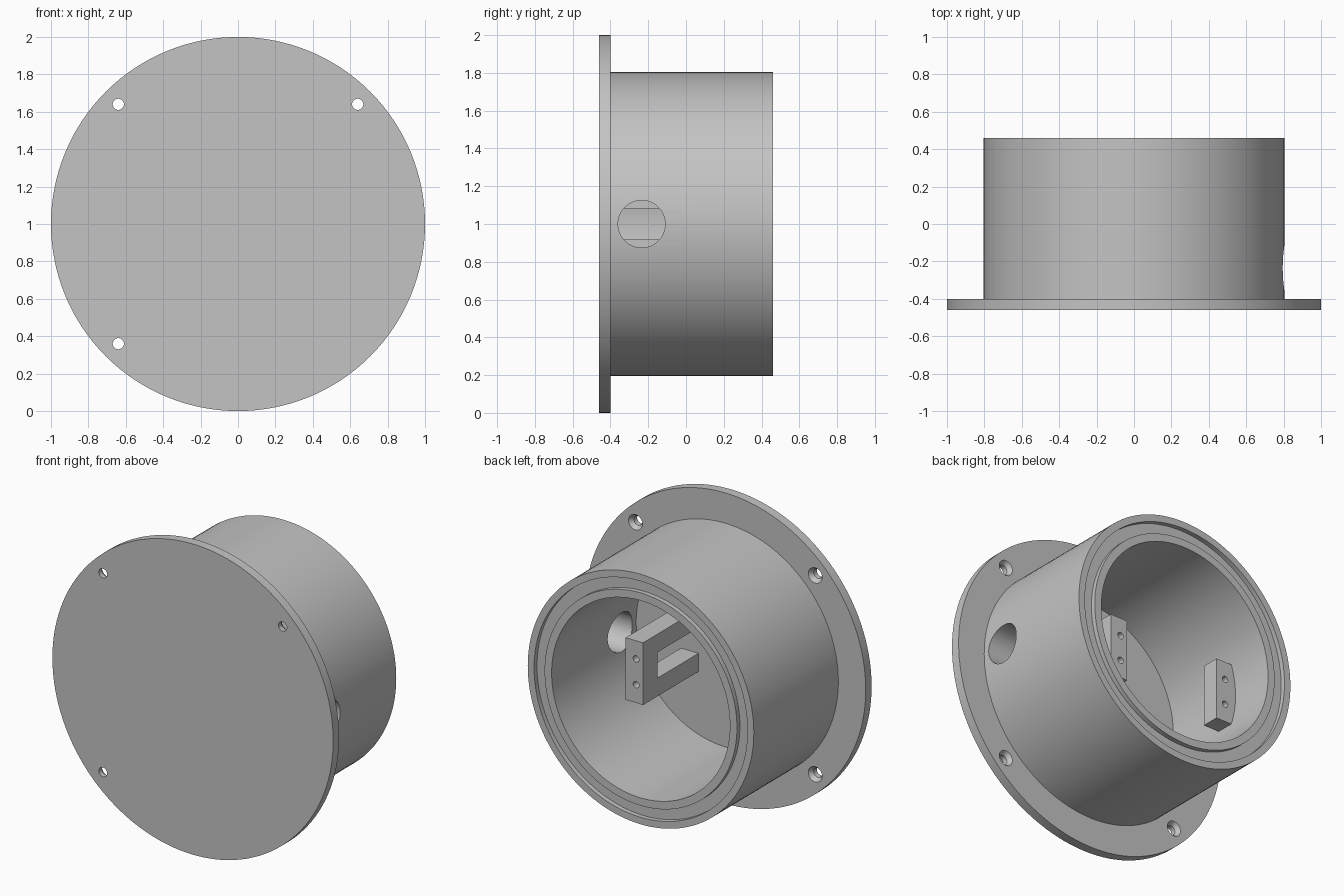
import bpy, bmesh, math
from mathutils import Matrix, Vector

cube = bpy.data.objects.get("Cube")
if cube:
    bpy.data.objects.remove(cube)

grey = bpy.data.materials.new("plain_grey")
grey.use_nodes = True
colour = (0.55, 0.55, 0.55, 1)
grey.diffuse_color = colour
grey.node_tree.nodes["Principled BSDF"].inputs["Base Color"].default_value = colour


def finish(name, bm):
    bmesh.ops.recalc_face_normals(bm, faces=bm.faces)
    mesh = bpy.data.meshes.new(name)
    bm.to_mesh(mesh)
    bm.free()
    obj = bpy.data.objects.new(name, mesh)
    bpy.context.collection.objects.link(obj)
    mesh.materials.append(grey)
    return obj


def lathe(name, profile, steps=128):
    """Spin (radius, y) points about the y axis, at height 1."""
    bm = bmesh.new()
    verts = [bm.verts.new((r, y, 0)) for r, y in profile]
    edges = [bm.edges.new(pair) for pair in zip(verts, verts[1:])]
    bmesh.ops.spin(bm, geom=verts + edges, cent=(0, 0, 0), axis=(0, 1, 0),
                   angle=math.tau, steps=steps, use_merge=True)
    bmesh.ops.remove_doubles(bm, verts=bm.verts, dist=1e-5)
    bmesh.ops.translate(bm, verts=bm.verts, vec=(0, 0, 1))
    return finish(name, bm)


def prism(name, outline, x0, x1):
    """Extrude a (y, z) outline from x0 to x1, z measured from the axis."""
    bm = bmesh.new()
    face = bm.faces.new([bm.verts.new((x0, y, 1 + z)) for y, z in outline])
    out = bmesh.ops.extrude_face_region(bm, geom=[face])
    moved = [v for v in out["geom"] if isinstance(v, bmesh.types.BMVert)]
    bmesh.ops.translate(bm, verts=moved, vec=(x1 - x0, 0, 0))
    return finish(name, bm)


def drill(target, start, end, r0, r1, sides=32):
    """Cut a round or tapered hole from start to end."""
    a, b = Vector(start), Vector(end)
    turn = (b - a).to_track_quat("Z", "Y").to_matrix().to_4x4()
    bm = bmesh.new()
    bmesh.ops.create_cone(bm, cap_ends=True, segments=sides, radius1=r0, radius2=r1,
                          depth=(b - a).length,
                          matrix=Matrix.Translation((a + b) / 2) @ turn)
    cutter = finish("hole_cutter", bm)
    cutter.hide_render = True
    mod = target.modifiers.new("hole", "BOOLEAN")
    mod.operation, mod.solver, mod.object = "DIFFERENCE", "EXACT", cutter
    bpy.context.view_layer.objects.active = target
    bpy.ops.object.modifier_apply(modifier=mod.name)
    bpy.data.objects.remove(cutter)


# Flanged cup with a sealing groove in its open rim
housing = lathe("flanged_housing", [
    (0, -0.46), (1, -0.46), (1, -0.4), (0.805, -0.4), (0.805, 0.46),
    (0.76, 0.46), (0.76, 0.43), (0.685, 0.43), (0.685, 0.46),
    (0.635, 0.46), (0.635, -0.4), (0, -0.4)])

# Cable hole through the side wall
drill(housing, (0.5, -0.235, 1), (1.0, -0.235, 1), 0.125, 0.125, 64)

# Countersunk screw holes in the flange
for x in (-0.64, 0.64):
    for z in (0.36, 1.64):
        drill(housing, (x, -0.5, z), (x, -0.35, z), 0.03, 0.03)
        drill(housing, (x, -0.43, z), (x, -0.395, z), 0.028, 0.053)

# U-shaped bracket rising from the cup floor
FRONT, TOP, GAP = 0.165, 0.2, 0.083
bracket = prism("u_bracket", [
    (-0.405, -TOP), (FRONT, -TOP), (FRONT, TOP), (-0.405, TOP),
    (-0.405, GAP), (0.02, GAP), (0.02, -GAP), (-0.405, -GAP)], 0.19, 0.315)

# Mounting block on the opposite wall
block = prism("wall_block", [
    (0.05, -TOP), (FRONT, -TOP), (FRONT, TOP), (0.05, TOP)], -0.49, -0.66)

# Paired screw holes in both mounts
for part, x in ((bracket, 0.24), (block, -0.555)):
    for z in (1 - GAP, 1 + GAP):
        drill(part, (x, 0.07, z), (x, 0.2, z), 0.021, 0.021, 24)

for part in (housing, bracket, block):
    bpy.ops.object.select_all(action="DESELECT")
    part.select_set(True)
    bpy.context.view_layer.objects.active = part
    bpy.ops.object.shade_smooth_by_angle(angle=math.radians(30))
